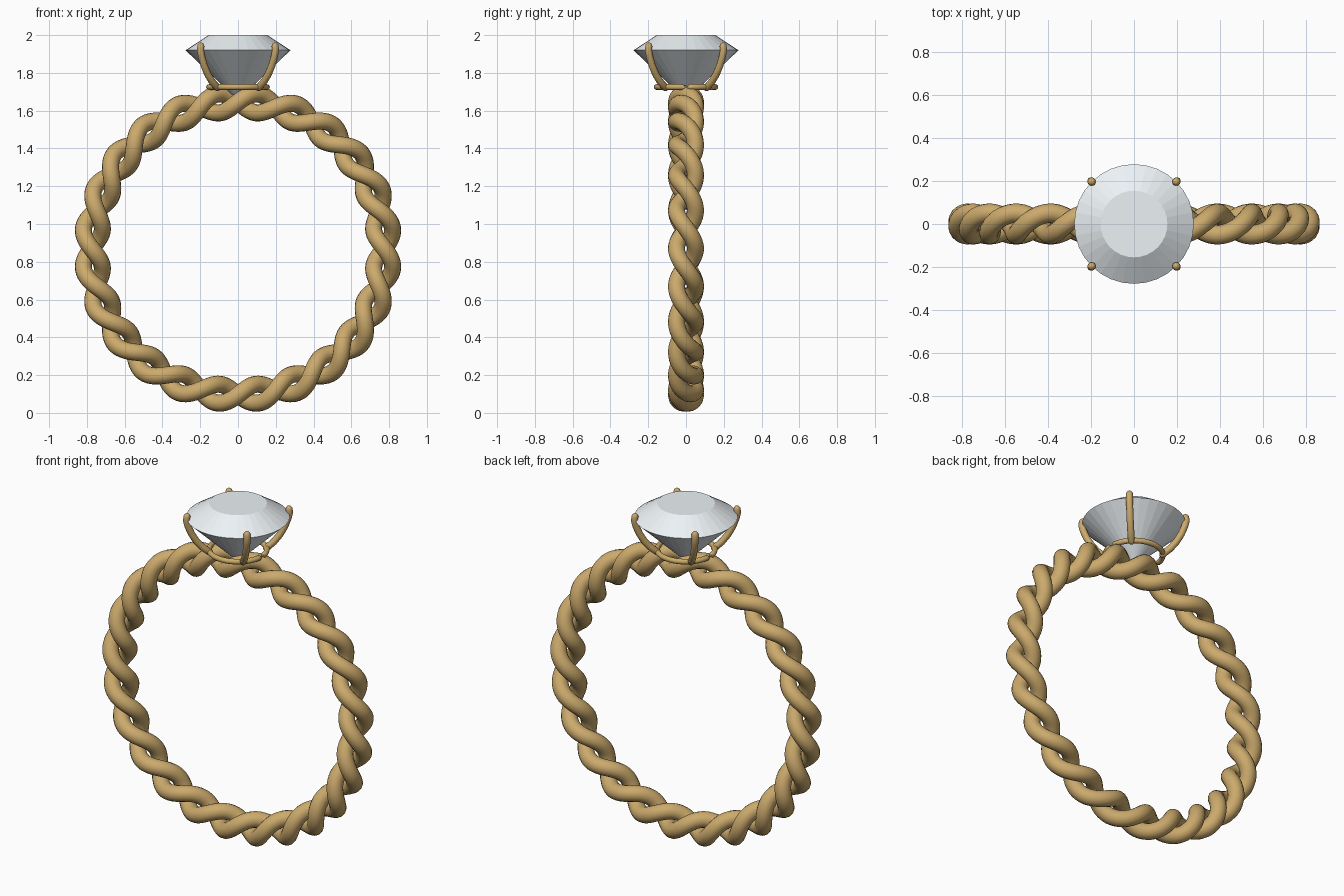
import bpy, bmesh, math
from mathutils import Vector

if "Cube" in bpy.data.objects:
    bpy.data.objects.remove(bpy.data.objects["Cube"])

def material(name, color):
    m = bpy.data.materials.new(name)
    m.diffuse_color = color
    m.use_nodes = True
    m.node_tree.nodes["Principled BSDF"].inputs["Base Color"].default_value = m.diffuse_color
    return m

gold = material("gold", (0.60, 0.40, 0.15, 1))
clear = material("clear_stone", (0.84, 0.89, 0.92, 1))

def tube(name, points, radius, sides=16, closed=False):
    """Sweep a round wire along points; open ends get a small dome."""
    bm = bmesh.new()
    n = len(points)
    stations = []
    for i, p in enumerate(points):
        if closed:
            t = points[(i + 1) % n] - points[i - 1]
        else:
            t = points[min(i + 1, n - 1)] - points[max(i - 1, 0)]
        stations.append((p, t.normalized(), radius))
    if not closed:
        def dome(st, sign):
            p, t, _ = st
            return [(p + t * sign * radius * math.sin(a), t, radius * math.cos(a))
                    for a in (0.5, 1.0, 1.4)]
        stations = dome(stations[0], -1)[::-1] + stations + dome(stations[-1], 1)
    up = Vector((0, 1, 0)) if closed else stations[0][1].orthogonal().normalized()
    rings = []
    for p, t, r in stations:
        u = (up - t * up.dot(t)).normalized()
        v = t.cross(u)
        rings.append([bm.verts.new(p + (u * math.cos(a) + v * math.sin(a)) * r)
                      for a in (2 * math.pi * k / sides for k in range(sides))])
    count = len(rings)
    for i in range(count if closed else count - 1):
        a, b = rings[i], rings[(i + 1) % count]
        for k in range(sides):
            j = (k + 1) % sides
            bm.faces.new((a[k], a[j], b[j], b[k]))
    if not closed:
        bm.faces.new(rings[0][::-1])
        bm.faces.new(rings[-1])
    bmesh.ops.recalc_face_normals(bm, faces=bm.faces)
    for f in bm.faces:
        f.smooth = True
    return finish(name, bm, gold)

def finish(name, bm, mat):
    me = bpy.data.meshes.new(name)
    bm.to_mesh(me)
    bm.free()
    me.materials.append(mat)
    ob = bpy.data.objects.new(name, me)
    bpy.context.collection.objects.link(ob)
    return ob

# Twisted band: two wires wound around a circle
R, TWIST_R, WIRE_R, TURNS, CZ, STEPS = 0.775, 0.050, 0.045, 12, 0.87, 420
for s in range(2):
    pts = []
    for i in range(STEPS):
        a = 2 * math.pi * i / STEPS
        w = TURNS * a + math.pi * s
        r = R + TWIST_R * math.sin(w)
        pts.append(Vector((r * math.cos(a), TWIST_R * math.cos(w), CZ + r * math.sin(a))))
    tube(f"band_strand_{s + 1}", pts, WIRE_R, 16, True)

# Setting: base ring under the stone
tube("setting_ring", [Vector((0.155 * math.cos(a), 0.155 * math.sin(a), 1.725))
     for a in (2 * math.pi * i / 48 for i in range(48))], 0.015, 12, True)

# Four bowed prongs
profile = [(0.155, 1.722), (0.195, 1.755), (0.228, 1.795), (0.254, 1.84),
           (0.272, 1.885), (0.281, 1.92), (0.278, 1.942)]
for k in range(4):
    a = math.pi / 4 + k * math.pi / 2
    tube(f"prong_{k + 1}", [Vector((r * math.cos(a), r * math.sin(a), z))
         for r, z in profile], 0.019, 12)

# Faceted stone: table, girdle and pointed pavilion
bm = bmesh.new()
N = 32
def circle(r, z):
    return [bm.verts.new((r * math.cos(2 * math.pi * i / N), r * math.sin(2 * math.pi * i / N), z))
            for i in range(N)]
table, girdle = circle(0.155, 2.0), circle(0.278, 1.92)
culet = bm.verts.new((0, 0, 1.655))
bm.faces.new(table)
for i in range(N):
    j = (i + 1) % N
    bm.faces.new((girdle[i], girdle[j], table[j], table[i]))
    bm.faces.new((girdle[j], girdle[i], culet))
bmesh.ops.recalc_face_normals(bm, faces=bm.faces)
finish("stone", bm, clear)
